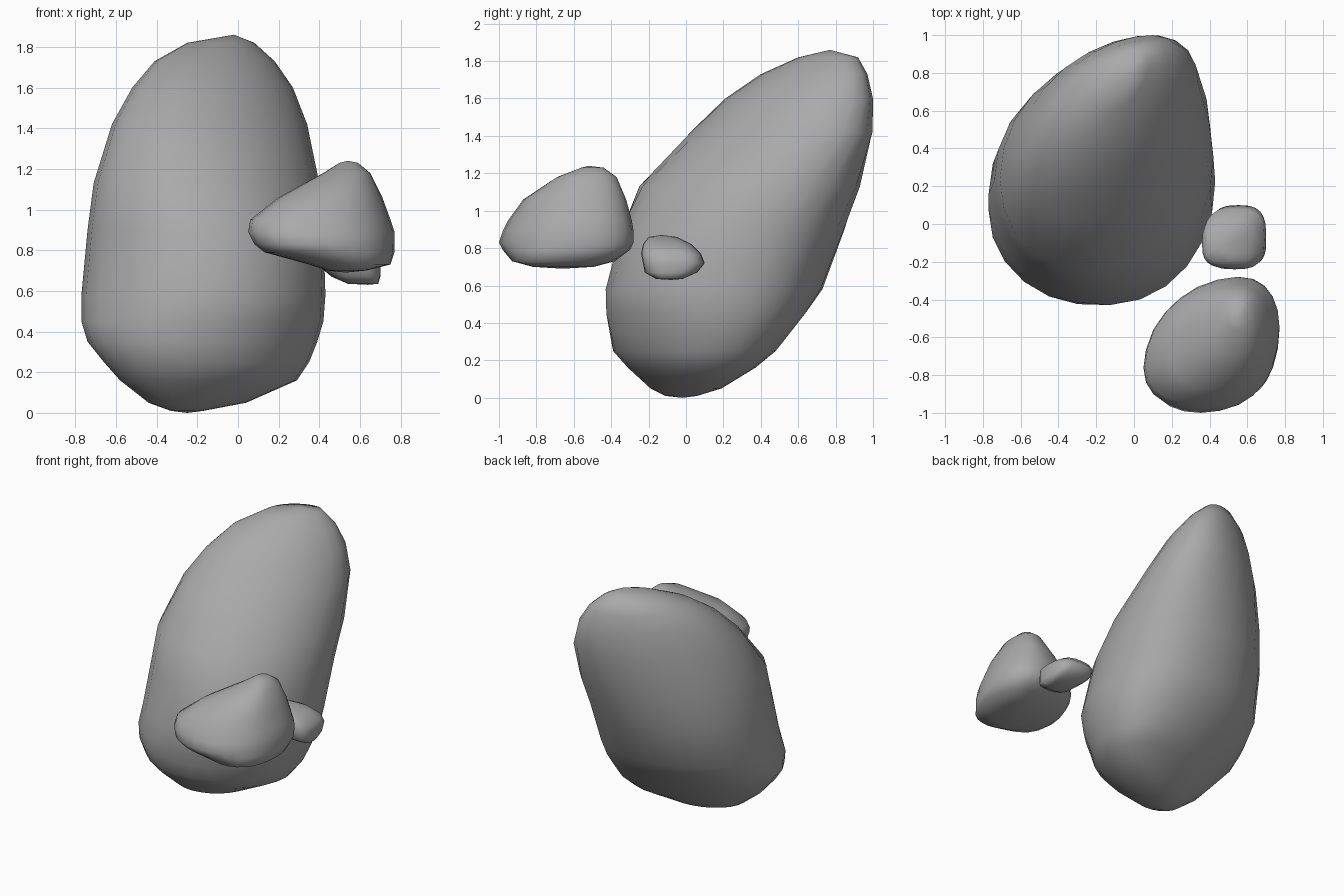
import bpy
import bmesh
from math import asin, copysign, cos, pi, sin

cube = bpy.data.objects.get("Cube")
if cube:
    bpy.data.objects.remove(cube, do_unlink=True)

SEGMENTS = 24

# Single stone colour
stone = bpy.data.materials.new("stone_grey")
stone.use_nodes = True
grey = (0.4, 0.4, 0.4, 1)
stone.diffuse_color = grey
stone.node_tree.nodes["Principled BSDF"].inputs["Base Color"].default_value = grey


def rounded(value, power):
    """Bend a sine or cosine so that a ring becomes squarer."""
    return copysign(abs(value) ** power, value)


def build_rock(name, bottom, sections, top, power, bulge_x, bulge_y):
    """Skin a boulder through skewed ovals (z, x min, x max, y min, y max, skew).

    The bulge swells each section to one side without changing its extents."""
    bm = bmesh.new()
    rings = []
    for z, x_min, x_max, y_min, y_max, skew in sections:
        ring = []
        for step in range(SEGMENTS):
            angle = 2 * pi * step / SEGMENTS
            u = rounded(cos(angle), power)
            v = rounded(sin(angle + asin(skew)), power)
            u += bulge_x * (1 - u * u)
            v += bulge_y * (1 - v * v)
            x = (x_min + x_max) / 2 + (x_max - x_min) / 2 * u
            y = (y_min + y_max) / 2 + (y_max - y_min) / 2 * v
            ring.append(bm.verts.new((x, y, z)))
        rings.append(ring)

    # Side faces between neighbouring sections
    for lower, upper in zip(rings, rings[1:]):
        for i in range(SEGMENTS):
            j = (i + 1) % SEGMENTS
            bm.faces.new((lower[i], lower[j], upper[j], upper[i]))

    # Fans closing the two ends
    low_tip, high_tip = bm.verts.new(bottom), bm.verts.new(top)
    for i in range(SEGMENTS):
        j = (i + 1) % SEGMENTS
        bm.faces.new((low_tip, rings[0][j], rings[0][i]))
        bm.faces.new((high_tip, rings[-1][i], rings[-1][j]))

    bmesh.ops.recalc_face_normals(bm, faces=bm.faces)
    for face in bm.faces:
        face.smooth = True
    mesh = bpy.data.meshes.new(name)
    bm.to_mesh(mesh)
    bm.free()
    mesh.materials.append(stone)
    rock = bpy.data.objects.new(name, mesh)
    bpy.context.collection.objects.link(rock)
    return rock


# Tall boulder leaning backwards
build_rock(
    "large_boulder",
    bottom=(-0.25, -0.02, 0),
    sections=[
        (0.01, -0.33, -0.17, -0.11, 0.06, 0.3),
        (0.05, -0.44, 0.04, -0.19, 0.19, 0.3),
        (0.16, -0.58, 0.29, -0.31, 0.37, 0.28),
        (0.25, -0.66, 0.35, -0.39, 0.48, 0.24),
        (0.35, -0.74, 0.39, -0.41, 0.56, 0.18),
        (0.45, -0.77, 0.42, -0.43, 0.64, 0.12),
        (0.58, -0.77, 0.43, -0.43, 0.73, 0.05),
        (0.9, -0.74, 0.42, -0.35, 0.85, 0.1),
        (1.13, -0.71, 0.4, -0.25, 0.93, 0.23),
        (1.42, -0.62, 0.34, 0.02, 1, 0.4),
        (1.6, -0.52, 0.27, 0.21, 1, 0.46),
        (1.73, -0.41, 0.18, 0.4, 0.97, 0.5),
        (1.82, -0.25, 0.08, 0.6, 0.92, 0.5),
    ],
    top=(-0.02, 0.77, 1.86),
    power=0.96, bulge_x=0.07, bulge_y=0.07,
)

# Middle boulder with a flat underside and a peak towards one end
build_rock(
    "medium_boulder",
    bottom=(0.53, -0.66, 0.69),
    sections=[
        (0.7, 0.44, 0.63, -0.82, -0.49, 0.1),
        (0.73, 0.35, 0.75, -0.93, -0.38, 0.2),
        (0.79, 0.13, 0.77, -0.98, -0.3, 0.27),
        (0.83, 0.08, 0.77, -1, -0.28, 0.28),
        (0.89, 0.05, 0.77, -0.98, -0.28, 0.28),
        (0.95, 0.06, 0.75, -0.95, -0.29, 0.28),
        (1.06, 0.2, 0.71, -0.87, -0.32, 0.25),
        (1.18, 0.42, 0.65, -0.69, -0.37, 0.1),
        (1.23, 0.5, 0.59, -0.56, -0.44, 0),
    ],
    top=(0.54, -0.52, 1.24),
    power=0.92, bulge_x=0.09, bulge_y=-0.07,
)

# Small squarish pebble, a slab tipped to one side
build_rock(
    "small_pebble",
    bottom=(0.64, -0.08, 0.63),
    sections=[
        (0.635, 0.54, 0.69, -0.16, -0.02, 0),
        (0.67, 0.46, 0.7, -0.22, 0.06, 0),
        (0.72, 0.4, 0.7, -0.23, 0.1, 0),
        (0.77, 0.37, 0.69, -0.24, 0.08, 0),
        (0.82, 0.36, 0.62, -0.23, 0.03, 0),
        (0.86, 0.38, 0.53, -0.2, -0.05, 0),
    ],
    top=(0.43, -0.13, 0.87),
    power=0.68, bulge_x=0.02, bulge_y=-0.02,
)
